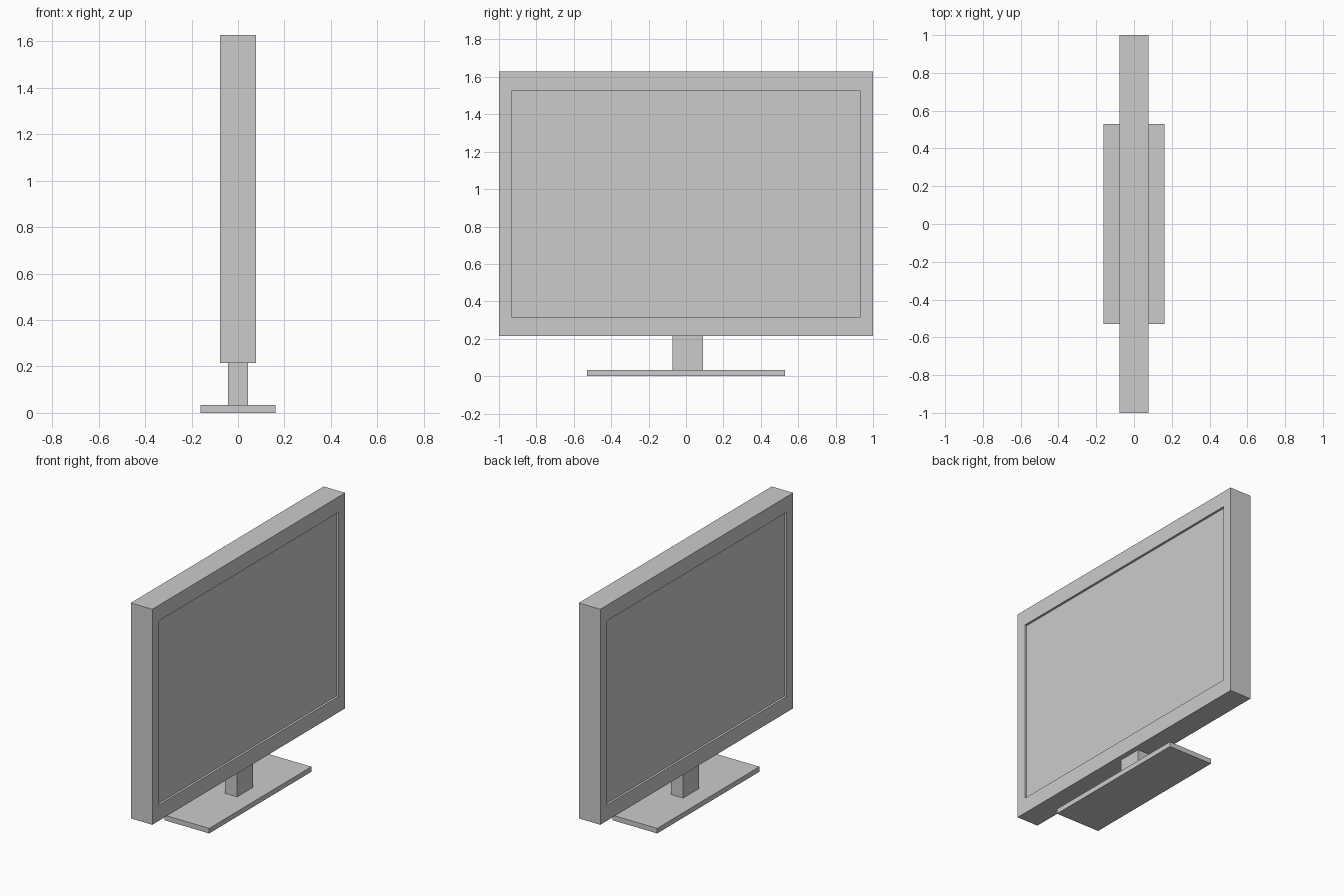
import bpy

# Remove the default cube
cube = bpy.data.objects.get("Cube")
if cube:
    bpy.data.objects.remove(cube, do_unlink=True)

# Single plain grey plastic
grey = bpy.data.materials.new("mid_grey")
grey.use_nodes = True
COLOUR = (0.6, 0.6, 0.6, 1.0)
grey.diffuse_color = COLOUR
grey.node_tree.nodes["Principled BSDF"].inputs["Base Color"].default_value = COLOUR


def box(name, x, y, z):
    """Axis-aligned box from (min, max) ranges."""
    ranges = (x, y, z)
    bpy.ops.mesh.primitive_cube_add(size=1)
    obj = bpy.context.object
    obj.name = obj.data.name = name
    centre = [(a + b) / 2 for a, b in ranges]
    size = [b - a for a, b in ranges]
    for v in obj.data.vertices:
        v.co = [c + s * p for c, s, p in zip(centre, size, v.co)]
    obj.data.materials.append(grey)
    return obj


def both(half):
    return (-half, half)


DEPTH = 0.078                   # half thickness of the frame
RECESS = 0.015                  # screen set back on both faces
BOTTOM, TOP = 0.214, 1.628      # frame height range
SILL, LINTEL = 0.317, 1.525     # opening height range
SIDE = 0.933                    # half width of the opening

# Frame bars around the opening
box("frame_top", both(DEPTH), both(1), (LINTEL, TOP))
box("frame_bottom", both(DEPTH), both(1), (BOTTOM, SILL))
box("frame_side_front", both(DEPTH), (-1, -SIDE), (SILL, LINTEL))
box("frame_side_back", both(DEPTH), (SIDE, 1), (SILL, LINTEL))

# Recessed screen, visible from both faces
box("screen", both(DEPTH - RECESS), both(SIDE), (SILL, LINTEL))

# Stand
box("neck", both(0.044), (-0.071, 0.092), (0.033, BOTTOM))
box("base", both(0.162), both(0.53), (0, 0.033))
